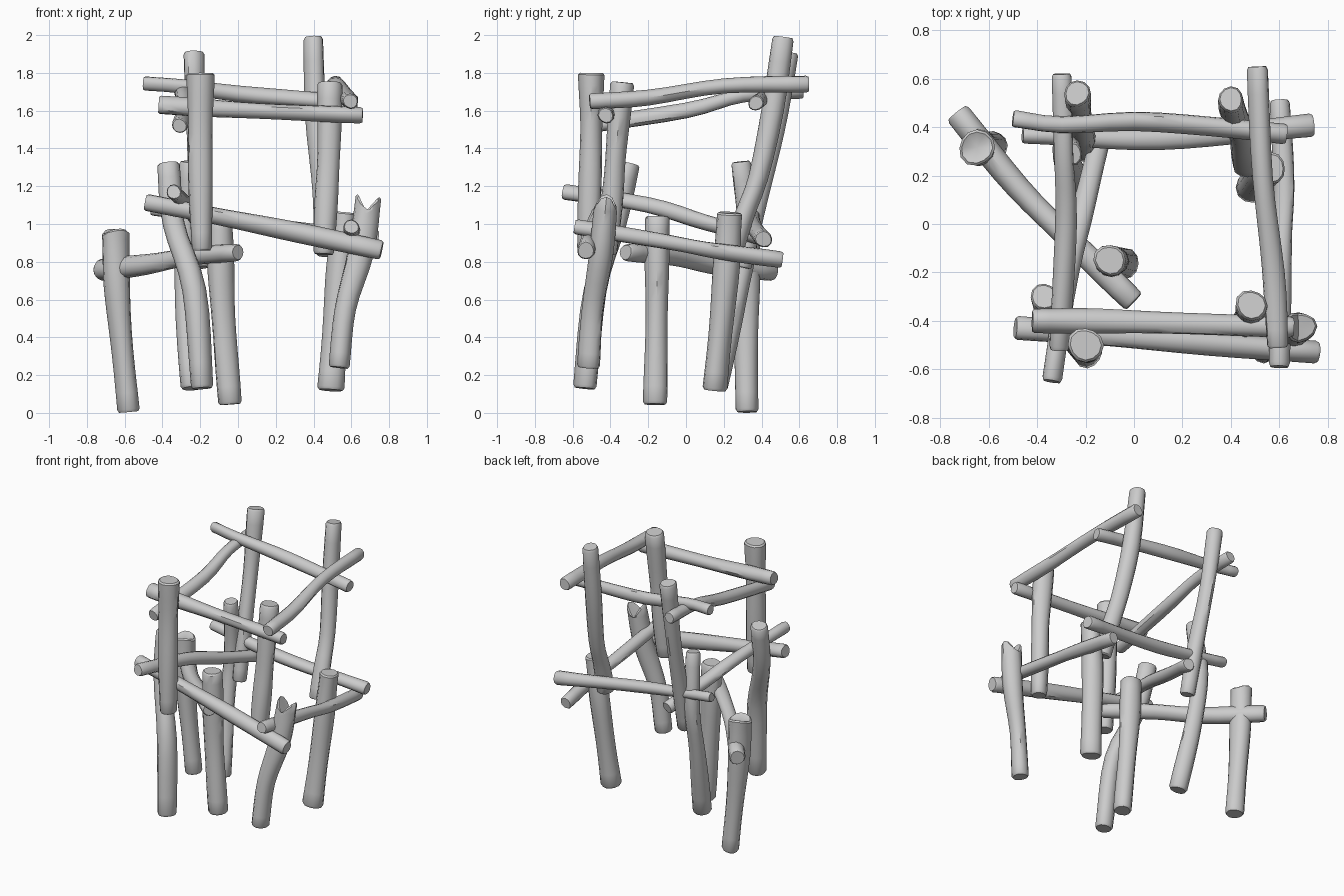
import bpy, bmesh, math, random
from mathutils import Vector

if "Cube" in bpy.data.objects:
    bpy.data.objects.remove(bpy.data.objects["Cube"])

random.seed(4)
SIDES = 12


def spline(pts, t):
    """Catmull-Rom point at t in 0..1 along the control points."""
    p = [Vector(q) for q in pts]
    p = [2 * p[0] - p[1]] + p + [2 * p[-1] - p[-2]]
    n = len(pts) - 1
    i = min(int(t * n), n - 1)
    u = t * n - i
    a, b, c, d = p[i:i + 4]
    return 0.5 * (2 * b + (c - a) * u + (2 * a - 5 * b + 4 * c - d) * u * u
                  + (3 * b - a - 3 * c + d) * u ** 3)


def log(name, pts, r0, r1, fork=0.0, fork_angle=0.0):
    """Slightly knobbly branch from first to last point; fork notches the start."""
    bm = bmesh.new()
    length = sum((Vector(a) - Vector(b)).length for a, b in zip(pts, pts[1:]))
    e = 0.012 / length
    ts = [0, e] + [i / 12 for i in range(1, 12)] + [1 - e, 1]
    ph = [random.uniform(0, 6.28) for _ in range(3)]
    rings = []
    for k, t in enumerate(ts):
        h = 0.01
        c = spline(pts, t)
        d = (spline(pts, min(t + h, 1)) - spline(pts, max(t - h, 0))).normalized()
        ref = Vector((1, 0, 0)) if abs(d.z) > 0.6 else Vector((0, 0, 1))
        u = (ref - d * ref.dot(d)).normalized()
        v = d.cross(u)
        r = (r0 + (r1 - r0) * t) * (1 + 0.05 * math.sin(9 * t + ph[0]))
        if k in (0, len(ts) - 1):
            r *= 0.86
        ring = []
        for s in range(SIDES):
            a = 2 * math.pi * s / SIDES
            rr = r * (1 + 0.05 * math.sin(2 * a + ph[1] + 3 * t) + 0.03 * math.sin(3 * a + ph[2] - 5 * t))
            p = c + rr * (u * math.cos(a) + v * math.sin(a))
            if fork and k < 2:
                p += d * fork * (1 - abs(math.cos(a - fork_angle)))
            ring.append(bm.verts.new(p))
        rings.append(ring)
    for A, B in zip(rings, rings[1:]):
        for s in range(SIDES):
            n = (s + 1) % SIDES
            bm.faces.new((A[s], A[n], B[n], B[s]))
    # sawn ends, the notched one dips in the middle
    d0 = (spline(pts, 0.02) - spline(pts, 0)).normalized()
    for ring, c in ((rings[0], spline(pts, 0) + d0 * fork), (rings[-1], spline(pts, 1))):
        m = bm.verts.new(c)
        for s in range(SIDES):
            bm.faces.new((ring[s], ring[(s + 1) % SIDES], m))
    bmesh.ops.recalc_face_normals(bm, faces=bm.faces)
    me = bpy.data.meshes.new(name)
    bm.to_mesh(me)
    bm.free()
    ob = bpy.data.objects.new(name, me)
    bpy.context.collection.objects.link(ob)
    bpy.context.view_layer.objects.active = ob
    ob.select_set(True)
    bpy.ops.object.shade_smooth_by_angle(angle=math.radians(40))
    ob.select_set(False)


# upper posts (top to bottom)
log("upper_post_front_left", [(-.2, -.5, 1.8), (-.2, -.505, 1.4), (-.19, -.52, .86)], .069, .056)
log("upper_post_front_right", [(.485, -.335, 1.75), (.48, -.37, 1.4), (.47, -.39, 1.15), (.455, -.42, .84)], .062, .056)
log("upper_post_back_right", [(.4, .515, 1.99), (.41, .46, 1.6), (.44, .385, 1.25), (.455, .31, 1.05), (.47, .24, .84)], .055, .055)
log("upper_post_back_left", [(-.235, .54, 1.91), (-.225, .47, 1.5), (-.21, .37, 1.1), (-.2, .3, .77)], .053, .05)

# lower legs (top to bottom)
log("leg_front_left", [(-.37, -.3, 1.32), (-.34, -.37, 1.0), (-.23, -.48, .65), (-.19, -.535, .13)], .055, .062)
log("leg_back_left", [(-.26, .29, 1.33), (-.28, .33, .95), (-.28, .27, .6), (-.24, .16, .13)], .05, .058)
log("leg_front_right", [(.69, -.42, 1.15), (.65, -.45, .85), (.57, -.495, .55), (.535, -.515, .24)], .068, .055, .09, 0)
log("leg_back_right", [(.565, .23, 1.06), (.53, .21, .7), (.49, .15, .12)], .066, .068)
log("leg_middle", [(-.1, -.15, 1.04), (-.085, -.155, .6), (-.04, -.165, .045)], .068, .06)
log("leg_far_left", [(-.65, .315, .975), (-.635, .315, .6), (-.58, .325, .005)], .078, .058, .03, 1.2)

# upper rails
log("upper_rail_back", [(-.5, .435, 1.745), (-.3, .41, 1.73), (0, .425, 1.69), (.3, .405, 1.665), (.63, .37, 1.64)], .036, .043)
log("upper_rail_front", [(-.42, -.4, 1.63), (0, -.405, 1.605), (.66, -.425, 1.575)], .051, .041)
log("upper_rail_right", [(.595, -.51, 1.65), (.575, -.2, 1.67), (.53, .2, 1.73), (.51, .65, 1.74)], .043, .042)
log("upper_rail_left", [(-.31, -.52, 1.52), (-.28, 0, 1.6), (-.29, .3, 1.68), (-.3, .62, 1.705)], .043, .038)

# middle rails
log("middle_rail_back", [(-.46, .365, 1.08), (.1, .35, 1.0), (.74, .41, .92)], .035, .047)
log("middle_rail_front", [(-.49, -.43, 1.115), (.1, -.475, 1.0), (.76, -.53, .86)], .045, .052)
log("middle_rail_right", [(.6, -.59, .985), (.61, -.1, .905), (.62, .15, .86), (.6, .51, .81)], .041, .042)
log("middle_rail_left", [(-.34, -.65, 1.17), (-.27, -.2, 1.1), (-.2, .1, 1.01), (-.13, .4, .93)], .042, .044)
log("low_rail_diagonal", [(-.73, .46, .755), (-.48, .15, .785), (-.25, -.08, .83), (0, -.32, .85)], .055, .046)
